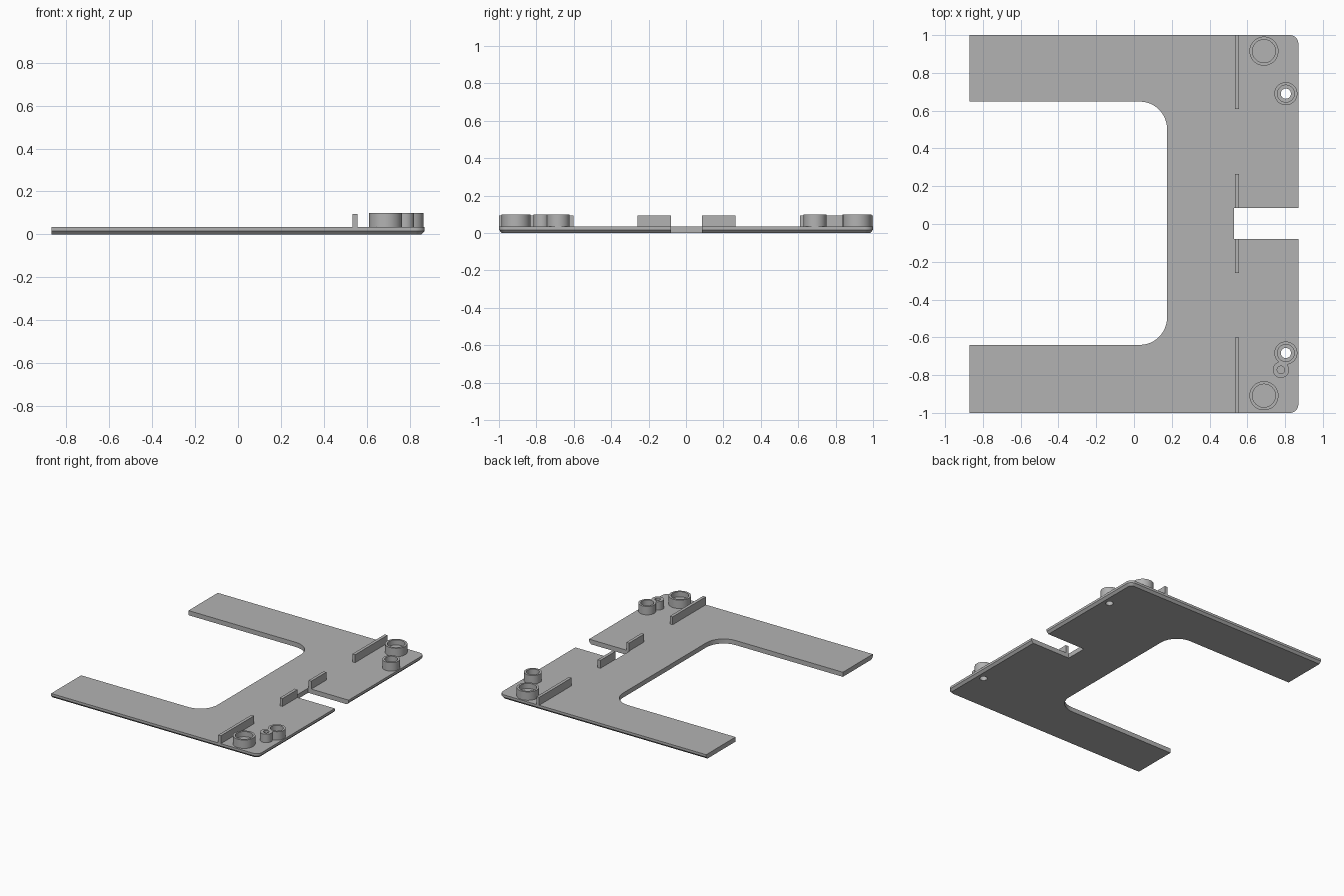
import bpy, bmesh, math
from mathutils import Matrix, Vector

if "Cube" in bpy.data.objects:
    bpy.data.objects.remove(bpy.data.objects["Cube"])

GREY = (0.45, 0.45, 0.45, 1)
grey = bpy.data.materials.new("plain grey")
grey.use_nodes = True
grey.diffuse_color = GREY
grey.node_tree.nodes["Principled BSDF"].inputs["Base Color"].default_value = GREY

PLATE_TOP, RIB_TOP, BOSS_TOP = 0.035, 0.095, 0.099
EMBED = 0.03  # raised parts start slightly inside the plate


def finish(bm, name, smooth=True):
    bmesh.ops.recalc_face_normals(bm, faces=bm.faces)
    mesh = bpy.data.meshes.new(name)
    bm.to_mesh(mesh)
    bm.free()
    obj = bpy.data.objects.new(name, mesh)
    bpy.context.collection.objects.link(obj)
    mesh.materials.append(grey)
    bpy.ops.object.select_all(action='DESELECT')
    obj.select_set(True)
    bpy.context.view_layer.objects.active = obj
    if smooth:
        bpy.ops.object.shade_smooth_by_angle(angle=math.radians(30))
    return obj


def arc(cx, cy, r, start, end, steps=12):
    angles = [math.radians(start + (end - start) * i / steps) for i in range(steps + 1)]
    return [(cx + r * math.cos(a), cy + r * math.sin(a)) for a in angles]


def outline(inset):
    # Only the long sides and the notched side move in with the inset
    x, y, r = 0.87 - inset, 1 - inset, 0.045 - inset
    return ([(-0.87, -y)] + arc(0.825, -0.955, r, -90, 0)
            + [(x, -0.08), (0.53, -0.08), (0.53, 0.085), (x, 0.085)]
            + arc(0.825, 0.955, r, 0, 90)
            + [(-0.87, y), (-0.87, 0.648)]
            + arc(0.03, 0.503, 0.145, 90, 0)
            + arc(0.03, -0.495, 0.145, 0, -90)
            + [(-0.87, -0.64)])


def make_plate():
    bm = bmesh.new()
    layers = [[bm.verts.new((x, y, z)) for x, y in outline(inset)]
              for z, inset in ((0, 0.016), (0.017, 0), (PLATE_TOP, 0))]
    bm.faces.new(layers[0][::-1])
    bm.faces.new(layers[-1])
    for low, high in zip(layers, layers[1:]):
        for i in range(len(low)):
            j = (i + 1) % len(low)
            bm.faces.new((low[i], low[j], high[j], high[i]))
    return finish(bm, "base_plate")


def drill(plate, x, y, r):
    bm = bmesh.new()
    bmesh.ops.create_cone(bm, cap_ends=True, segments=32, radius1=r, radius2=r,
                          depth=0.2, matrix=Matrix.Translation((x, y, 0)))
    cutter = finish(bm, "hole_cutter", smooth=False)
    cutter.hide_render = True
    mod = plate.modifiers.new("hole", 'BOOLEAN')
    mod.operation, mod.solver, mod.object = 'DIFFERENCE', 'EXACT', cutter
    bpy.context.view_layer.objects.active = plate
    bpy.ops.object.modifier_apply(modifier=mod.name)
    bpy.data.objects.remove(cutter)


def lathe(name, x, y, profile, closed):
    bm = bmesh.new()
    verts = [bm.verts.new((r, 0, z)) for r, z in profile]
    pairs = list(zip(verts, verts[1:])) + ([(verts[-1], verts[0])] if closed else [])
    edges = [bm.edges.new(p) for p in pairs]
    bmesh.ops.spin(bm, geom=verts + edges, cent=(0, 0, 0), axis=(0, 0, 1),
                   angle=math.tau, steps=48)
    bmesh.ops.remove_doubles(bm, verts=bm.verts, dist=0.0001)
    bmesh.ops.translate(bm, verts=bm.verts, vec=Vector((x, y, 0)))
    return finish(bm, name)


def tube(name, x, y, outer, inner):
    return lathe(name, x, y, [(inner, EMBED), (inner, BOSS_TOP),
                              (outer, BOSS_TOP), (outer, EMBED)], True)


def cup(name, x, y, outer, inner, floor):
    return lathe(name, x, y, [(0, floor), (inner, floor), (inner, BOSS_TOP),
                              (outer, BOSS_TOP), (outer, EMBED), (0, EMBED)], False)


def rib(name, y0, y1):
    bm = bmesh.new()
    size = (0.023, y1 - y0, RIB_TOP - EMBED)
    centre = (0.545, (y0 + y1) / 2, (RIB_TOP + EMBED) / 2)
    bmesh.ops.create_cube(bm, size=1, matrix=Matrix.Translation(centre)
                          @ Matrix.Diagonal((*size, 1)))
    return finish(bm, name, smooth=False)


# C-shaped plate with its two screw holes
plate = make_plate()
for y in (0.69, -0.683):
    drill(plate, 0.804, y, 0.027)

# Bosses: large cups, screw sleeves and one small pin socket
for side, cup_y, sleeve_y in (("back", 0.915, 0.69), ("front", -0.909, -0.683)):
    cup(side + "_large_cup", 0.688, cup_y, 0.077, 0.061, 0.06)
    tube(side + "_screw_sleeve", 0.804, sleeve_y, 0.061, 0.045)
cup("pin_socket", 0.778, -0.772, 0.043, 0.02, PLATE_TOP)

# Upright ribs in one line
rib("back_outer_rib", 0.61, 1.0)
rib("back_inner_rib", 0.085, 0.265)
rib("front_inner_rib", -0.26, -0.08)
rib("front_outer_rib", -1.0, -0.602)
